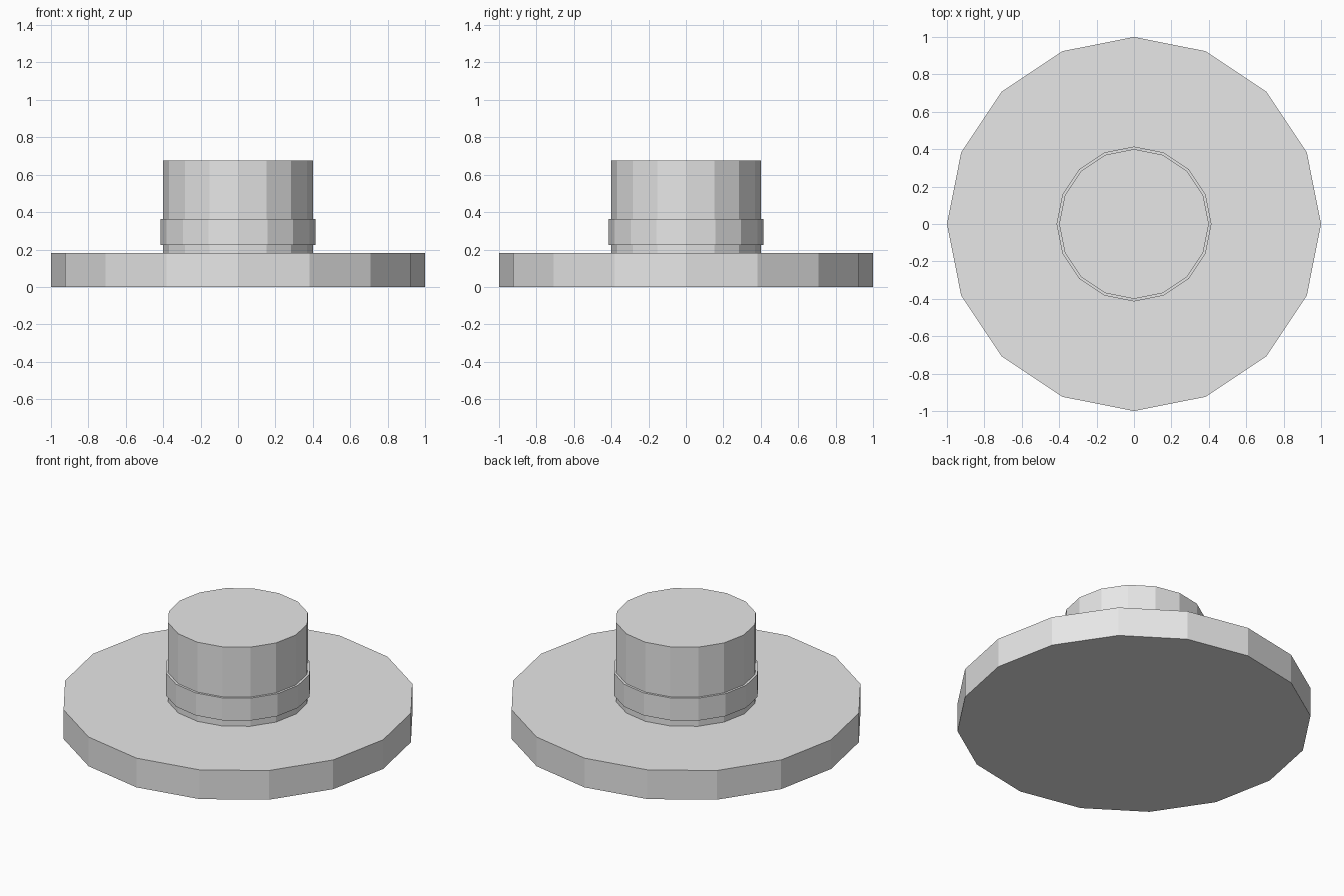
import bpy

if "Cube" in bpy.data.objects:
    bpy.data.objects.remove(bpy.data.objects["Cube"])

# One plain grey for every part
grey = bpy.data.materials.new("plain grey")
grey.diffuse_color = (0.8, 0.8, 0.8, 1.0)
grey.use_nodes = True
grey.node_tree.nodes["Principled BSDF"].inputs["Base Color"].default_value = grey.diffuse_color


def disc(name, radius, bottom, top):
    """Flat-faced 16-sided cylinder between two heights."""
    bpy.ops.mesh.primitive_cylinder_add(
        vertices=16, radius=radius, depth=top - bottom,
        location=(0, 0, (bottom + top) / 2))
    obj = bpy.context.object
    obj.name = name
    obj.data.materials.append(grey)
    return obj


# Wide brim, tall crown and the thin band around it
disc("brim", 1.0, 0.0, 0.182)
disc("crown", 0.4, 0.182, 0.675)
disc("band", 0.414, 0.224, 0.364)
